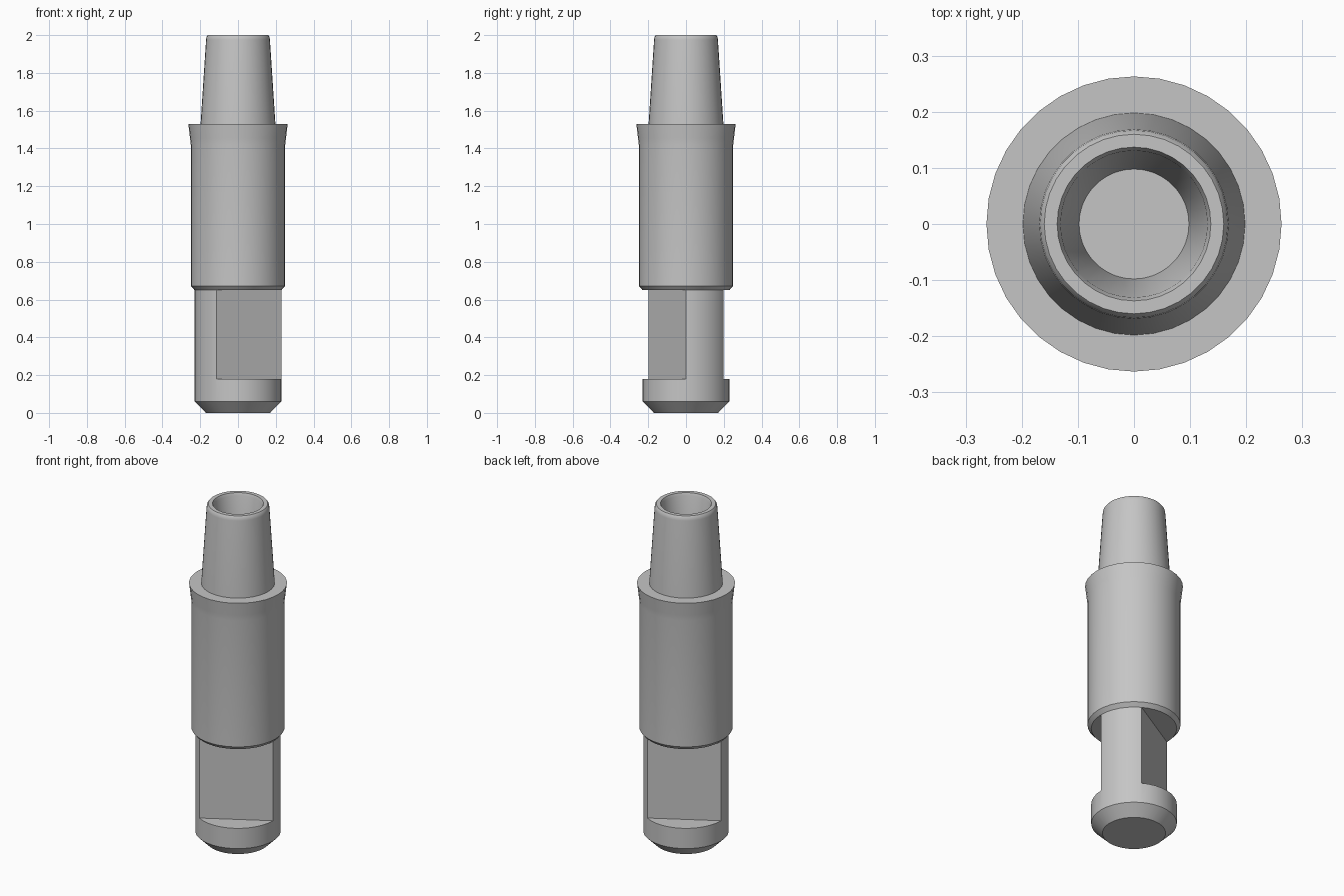
import bpy
import bmesh
from math import cos, sin, tau, radians
from mathutils import Matrix

SIDES = 36

cube = bpy.data.objects.get("Cube")
if cube:
    bpy.data.objects.remove(cube, do_unlink=True)

# Single plain metal colour
GREY = (0.56, 0.56, 0.56, 1.0)
metal = bpy.data.materials.new("grey_metal")
metal.use_nodes = True
metal.diffuse_color = GREY
metal.node_tree.nodes["Principled BSDF"].inputs["Base Color"].default_value = GREY


def add_object(name, bm):
    bmesh.ops.recalc_face_normals(bm, faces=bm.faces)
    mesh = bpy.data.meshes.new(name)
    bm.to_mesh(mesh)
    bm.free()
    mesh.materials.append(metal)
    obj = bpy.data.objects.new(name, mesh)
    bpy.context.collection.objects.link(obj)
    return obj


def lathe(name, profile):
    """Turn (radius, z) points about the z axis and cap both ends."""
    bm = bmesh.new()
    rings = [[bm.verts.new((r * cos(tau * i / SIDES), r * sin(tau * i / SIDES), z))
              for i in range(SIDES)] for r, z in profile]
    for low, high in zip(rings, rings[1:]):
        for i in range(SIDES):
            j = (i + 1) % SIDES
            bm.faces.new((low[i], low[j], high[j], high[i]))
    bm.faces.new(rings[0][::-1])
    bm.faces.new(rings[-1])
    return add_object(name, bm)


def activate(obj):
    bpy.ops.object.select_all(action="DESELECT")
    obj.select_set(True)
    bpy.context.view_layer.objects.active = obj


# Lower shank with a chamfered foot
shank = lathe("shank", [(0.17, 0), (0.23, 0.06), (0.23, 0.655)])

# Two opposite wrench flats cut into the shank
for angle in (-60, 120):
    bm = bmesh.new()
    bmesh.ops.create_cube(bm, size=1)
    bmesh.ops.scale(bm, vec=(0.3, 0.8, 0.52), verts=bm.verts)
    bmesh.ops.translate(bm, vec=(0.266, 0, 0.44), verts=bm.verts)
    bmesh.ops.rotate(bm, matrix=Matrix.Rotation(radians(angle), 3, "Z"), verts=bm.verts)
    cutter = add_object("flat_cutter", bm)
    cutter.hide_render = True
    cut = shank.modifiers.new("wrench_flat", "BOOLEAN")
    cut.operation = "DIFFERENCE"
    cut.solver = "EXACT"
    cut.object = cutter
    activate(shank)
    bpy.ops.object.modifier_apply(modifier=cut.name)
    bpy.data.objects.remove(cutter, do_unlink=True)

# Sleeve with flared collar, tapered nose and tapered blind bore
body = lathe("sleeve_and_nose", [
    (0.23, 0.65), (0.25, 0.672), (0.25, 1.42), (0.254, 1.455), (0.263, 1.53),
    (0.198, 1.53), (0.169, 1.975), (0.167, 1.99), (0.16, 2.0),
    (0.137, 2.0), (0.131, 1.985), (0.098, 1.65),
])

for part in (shank, body):
    activate(part)
    bpy.ops.object.shade_smooth_by_angle(angle=radians(28))
